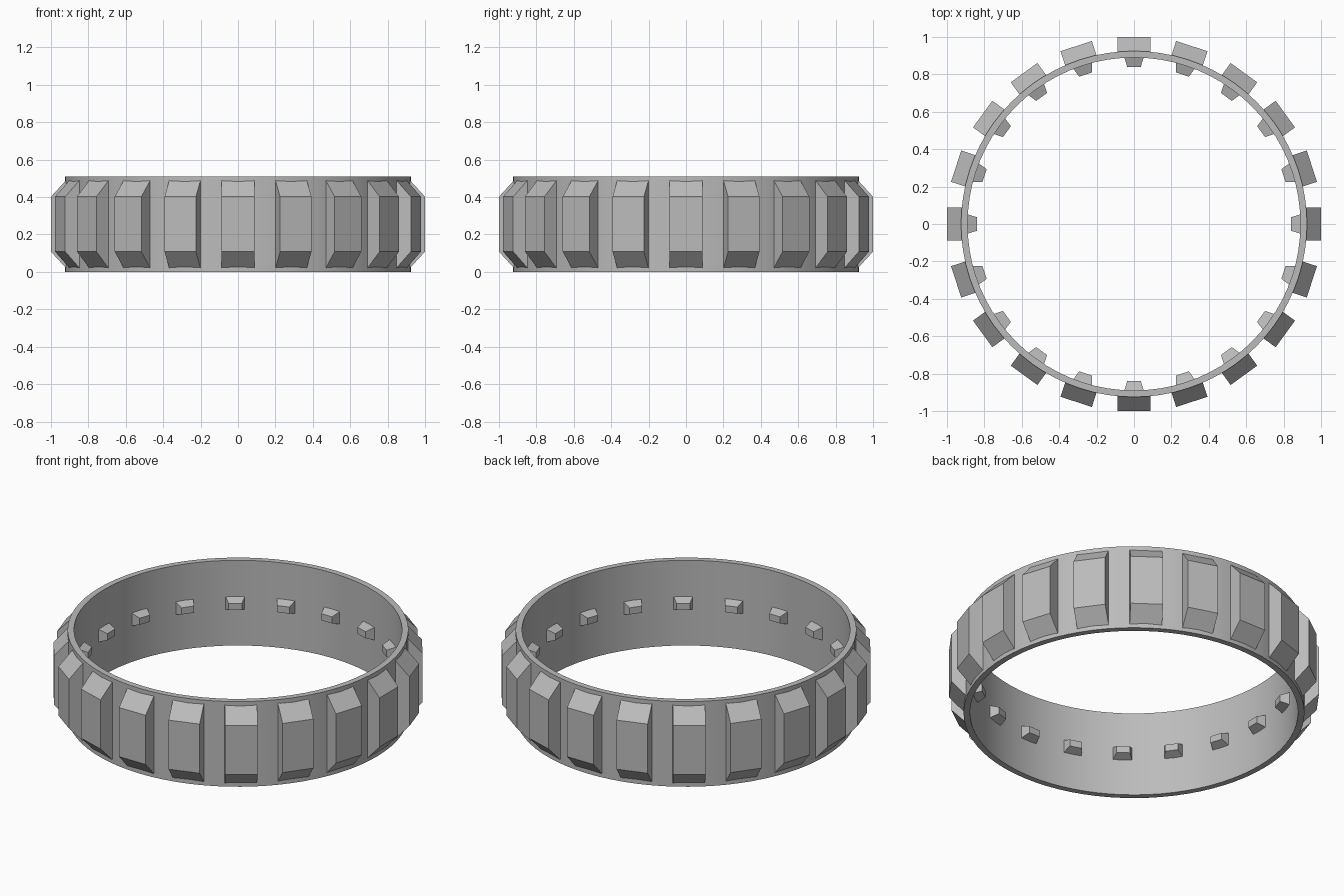
import bpy, bmesh, math
from mathutils import Matrix, Vector

cube = bpy.data.objects.get("Cube")
if cube:
    bpy.data.objects.remove(cube, do_unlink=True)

COUNT = 20
HEIGHT = 0.51
MID = HEIGHT / 2

grey = bpy.data.materials.new("rubber_grey")
grey.use_nodes = True
color = (0.5, 0.5, 0.5, 1)
grey.diffuse_color = color
grey.node_tree.nodes["Principled BSDF"].inputs["Base Color"].default_value = color


def finish(bm, name):
    bmesh.ops.recalc_face_normals(bm, faces=bm.faces)
    mesh = bpy.data.meshes.new(name)
    bm.to_mesh(mesh)
    bm.free()
    mesh.materials.append(grey)
    obj = bpy.data.objects.new(name, mesh)
    bpy.context.collection.objects.link(obj)
    return obj


def radial_blocks(name, base, tip):
    """Ring of tapered blocks; base and tip are (radius, half width, half height)."""
    bm = bmesh.new()
    for i in range(COUNT):
        turn = Matrix.Rotation(math.tau * i / COUNT, 3, "Z")
        loops = []
        for r, w, h in (base, tip):
            corners = [(-w, -h), (w, -h), (w, h), (-w, h)]
            loops.append([bm.verts.new(turn @ Vector((r, y, MID + z))) for y, z in corners])
        a, b = loops
        bm.faces.new(a)
        bm.faces.new(b)
        for k in range(4):
            j = (k + 1) % 4
            bm.faces.new((a[k], a[j], b[j], b[k]))
    return finish(bm, name)


# Band: rectangular wall section spun around the z axis
bm = bmesh.new()
section = [(0.89, 0), (0.925, 0), (0.925, HEIGHT), (0.89, HEIGHT)]
verts = [bm.verts.new((r, 0, z)) for r, z in section]
edges = [bm.edges.new((verts[k], verts[(k + 1) % 4])) for k in range(4)]
bmesh.ops.spin(bm, geom=verts + edges, axis=(0, 0, 1), cent=(0, 0, 0),
               angle=math.tau, steps=80, use_merge=True)
bmesh.ops.remove_doubles(bm, verts=bm.verts, dist=0.0001)
band = finish(bm, "track_band")
bpy.context.view_layer.objects.active = band
band.select_set(True)
bpy.ops.object.shade_smooth_by_angle(angle=math.radians(30))
band.select_set(False)

# Outer tread lugs and inner drive teeth
radial_blocks("tread_lugs", (0.905, 0.088, 0.25), (1.0, 0.088, 0.147))
radial_blocks("drive_teeth", (0.9, 0.055, 0.042), (0.84, 0.036, 0.02))
